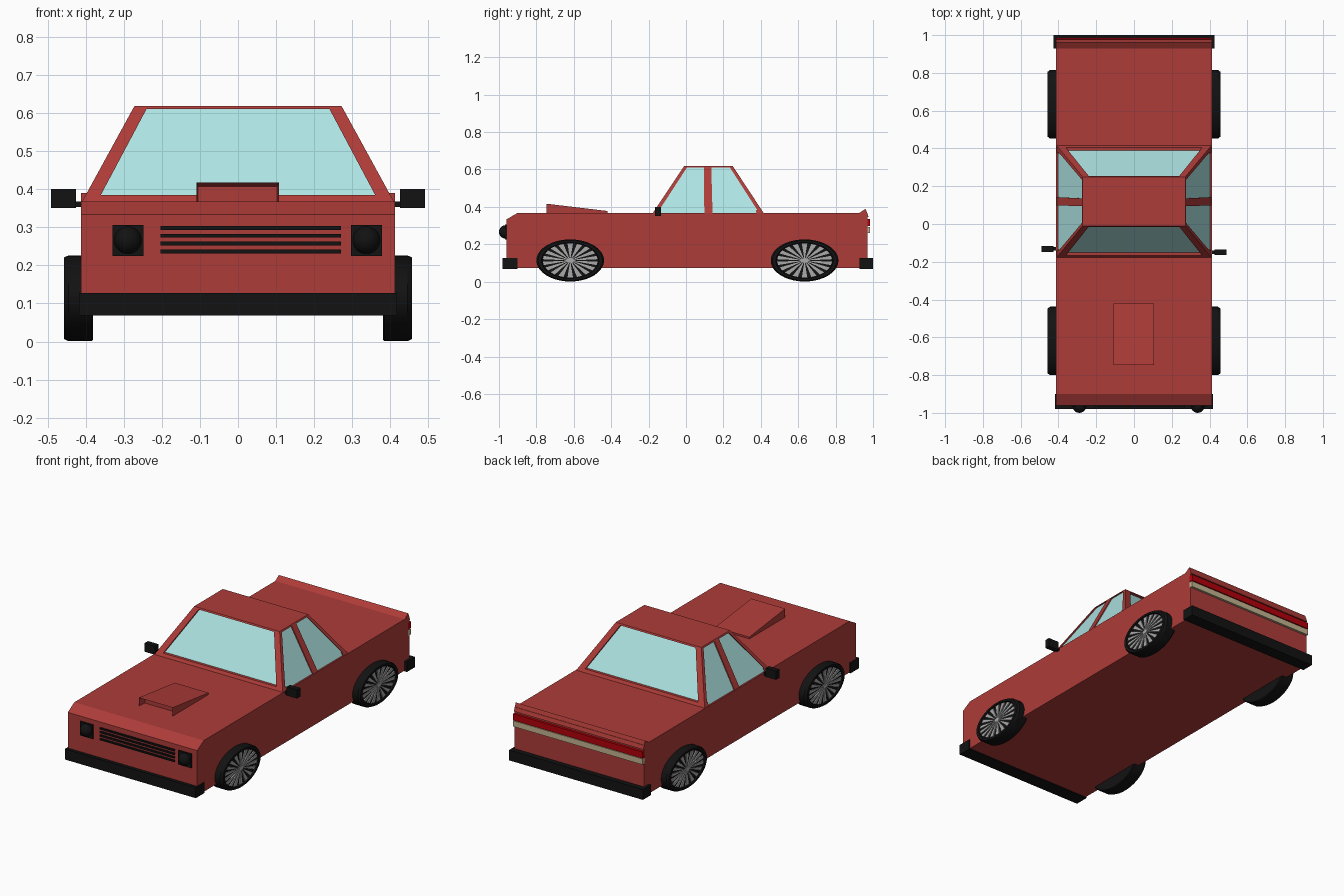
import bpy, bmesh, math

if "Cube" in bpy.data.objects:
    bpy.data.objects.remove(bpy.data.objects["Cube"])


def material(name, r, g, b):
    m = bpy.data.materials.new(name)
    m.diffuse_color = (r, g, b, 1)
    m.use_nodes = True
    m.node_tree.nodes["Principled BSDF"].inputs["Base Color"].default_value = m.diffuse_color
    return m


RED = material("paint", 0.42, 0.045, 0.04)
BLACK = material("black", 0.006, 0.006, 0.006)
GLASS = material("glass", 0.42, 0.78, 0.77)
LAMP = material("tail_red", 0.45, 0.0, 0.003)
CREAM = material("tail_cream", 0.55, 0.45, 0.28)
METAL = material("metal", 0.4, 0.4, 0.4)


def finish(name, bm, mat, smooth=False):
    bmesh.ops.recalc_face_normals(bm, faces=bm.faces)
    me = bpy.data.meshes.new(name)
    bm.to_mesh(me)
    bm.free()
    me.materials.append(mat)
    ob = bpy.data.objects.new(name, me)
    bpy.context.collection.objects.link(ob)
    if smooth:
        bpy.ops.object.select_all(action='DESELECT')
        ob.select_set(True)
        bpy.context.view_layer.objects.active = ob
        bpy.ops.object.shade_smooth_by_angle(angle=math.radians(30))
    return ob


def add_prism(bm, ring_a, ring_b):
    a = [bm.verts.new(p) for p in ring_a]
    b = [bm.verts.new(p) for p in ring_b]
    bm.faces.new(a)
    bm.faces.new(b)
    n = len(a)
    for i in range(n):
        bm.faces.new((a[i], a[(i + 1) % n], b[(i + 1) % n], b[i]))


def rect(x0, x1, y0, y1, z):
    return [(x0, y0, z), (x1, y0, z), (x1, y1, z), (x0, y1, z)]


def loft(name, lo, hi, mat):
    """Solid between two horizontal rectangles."""
    bm = bmesh.new()
    add_prism(bm, rect(*lo), rect(*hi))
    return finish(name, bm, mat)


def box(name, x0, x1, y0, y1, z0, z1, mat):
    return loft(name, (x0, x1, y0, y1, z0), (x0, x1, y0, y1, z1), mat)


def side_profile(name, pts, x0, x1, mat):
    """Side outline (y, z) extruded across the car."""
    bm = bmesh.new()
    add_prism(bm, [(x0, y, z) for y, z in pts], [(x1, y, z) for y, z in pts])
    return finish(name, bm, mat)


# Lower body and rear lip
W = 0.412
side_profile("body", [(-0.96, 0.073), (-0.96, 0.333), (-0.90, 0.368),
                      (0.97, 0.368), (0.97, 0.073)], -W, W, RED)
side_profile("rear_lip", [(0.925, 0.366), (0.96, 0.39), (0.977, 0.345),
                          (0.96, 0.345)], -W, W, RED)

# Hood scoop with an open front
scoop = side_profile("hood_scoop", [(-0.747, 0.36), (-0.747, 0.417),
                                    (-0.42, 0.378), (-0.42, 0.36)],
                     -0.109, 0.107, RED)
bm = bmesh.new()
bm.from_mesh(scoop.data)
mouth = min(bm.faces, key=lambda f: f.calc_center_median().y)
bmesh.ops.inset_region(bm, faces=[mouth], thickness=0.006)
bmesh.ops.translate(bm, verts=mouth.verts, vec=(0, 0.05, -0.006))
bm.to_mesh(scoop.data)
bm.free()

# Cabin: glass core, roof panel, sills and pillars
B, T = (-0.178, 0.416), (-0.01, 0.25)
XB, XT, ZB, ZT = 0.41, 0.272, 0.366, 0.618
loft("cabin_glass", (-XB + .006, XB - .006, B[0] + .016, B[1] - .016, ZB),
     (-XT + .006, XT - .006, T[0] + .016, T[1] - .016, ZT - .003), GLASS)
k = 0.008 / (ZT - ZB)
xr = XT + (XB - XT) * k
loft("roof", (-xr, xr, T[0] - .168 * k, T[1] + .166 * k, ZT - .008),
     (-XT, XT, T[0], T[1], ZT), RED)
for end, s in (("front", 1), ("rear", -1)):
    i = 0 if s > 0 else 1
    yb, yt = B[i], B[i] + s * 0.012
    loft(f"{end}_sill",
         (-XB, XB, *sorted((yb, yb + s * .04)), ZB),
         (-XB + .01, XB - .01, *sorted((yt, yt + s * .03)), ZB + 0.018), RED)
    for label, m in (("left", -1), ("right", 1)):
        loft(f"{end}_pillar_{label}",
             (*sorted((m * XB, m * (XB - .04))), *sorted((B[i], B[i] + s * .024)), ZB),
             (*sorted((m * XT, m * (XT - .036))), *sorted((T[i], T[i] + s * .02)), ZT), RED)
for label, m in (("left", -1), ("right", 1)):
    loft(f"door_pillar_{label}", (*sorted((m * XB, m * (XB - .03))), 0.098, 0.142, ZB),
         (*sorted((m * XT, m * (XT - .03))), 0.095, 0.135, ZT), RED)

# Bumpers
box("front_bumper", -0.417, 0.417, -0.98, -0.90, 0.068, 0.128, BLACK)
box("rear_bumper", -0.426, 0.426, 0.928, 1.0, 0.068, 0.128, BLACK)

# Grille bars
for i in range(4):
    z = 0.298 - 0.0205 * i
    box(f"grille_bar_{i + 1}", -0.203, 0.27, -0.968, -0.955, z - .005, z + .005, BLACK)

# Headlights: square surround with a domed lens
for label, x in (("left", -0.289), ("right", 0.337)):
    box(f"headlight_frame_{label}", x - .041, x + .041, -0.967, -0.955, 0.225, 0.306, BLACK)
    bm = bmesh.new()
    bmesh.ops.create_uvsphere(bm, u_segments=24, v_segments=12, radius=0.036)
    for v in bm.verts:
        v.co = (v.co.x + x, v.co.y - 0.964, v.co.z + 0.266)
    finish(f"headlight_lens_{label}", bm, BLACK, True)

# Tail light strips
box("tail_light_red", -W, W, 0.96, 0.985, 0.297, 0.334, LAMP)
box("tail_light_cream", -W, W, 0.96, 0.983, 0.26, 0.293, CREAM)

# Door mirrors on short stalks
for label, m, y in (("left", -1, -0.132), ("right", 1, -0.15)):
    box(f"mirror_{label}", *sorted((m * .425, m * .491)), y - .015, y + .015, 0.35, 0.40, BLACK)
    box(f"mirror_stalk_{label}", *sorted((m * .395, m * .43)), y - .009, y + .009,
        0.353, 0.368, BLACK)

# Wheels: oval tyres with a dished face and wedge spokes
RY, RZ, ZC, N, SPOKES = 0.181, 0.1125, 0.1135, 40, 18
TYRE = [(.38, .8), (.38, .97), (.385, 1), (.445, 1), (.457, .95), (.457, .85), (.448, .83)]


def oval(x, r, a, yc):
    return (x, yc + RY * r * math.cos(a), ZC + RZ * r * math.sin(a))


for end, yc in (("front", -0.619), ("rear", 0.634)):
    for label, m in (("left", -1), ("right", 1)):
        bm = bmesh.new()
        rings = [[bm.verts.new(oval(m * x, r, math.tau * i / N, yc)) for i in range(N)]
                 for x, r in TYRE]
        for p, q in zip(rings, rings[1:]):
            for i in range(N):
                j = (i + 1) % N
                bm.faces.new((p[i], p[j], q[j], q[i]))
        bm.faces.new(rings[0])
        bm.faces.new(rings[-1])
        finish(f"{end}_tyre_{label}", bm, BLACK, True)

        bm = bmesh.new()
        for i in range(SPOKES):
            a = math.tau * (i + 0.5) / SPOKES
            spoke = [(.1, a - .1), (.81, a - .1), (.81, a + .1), (.1, a + .1)]
            add_prism(bm, [oval(m * .446, r, t, yc) for r, t in spoke],
                      [oval(m * .454, r, t, yc) for r, t in spoke])
        hub = [math.tau * i / 16 for i in range(16)]
        add_prism(bm, [oval(m * .446, .11, t, yc) for t in hub],
                  [oval(m * .456, .11, t, yc) for t in hub])
        finish(f"{end}_rim_{label}", bm, METAL)
